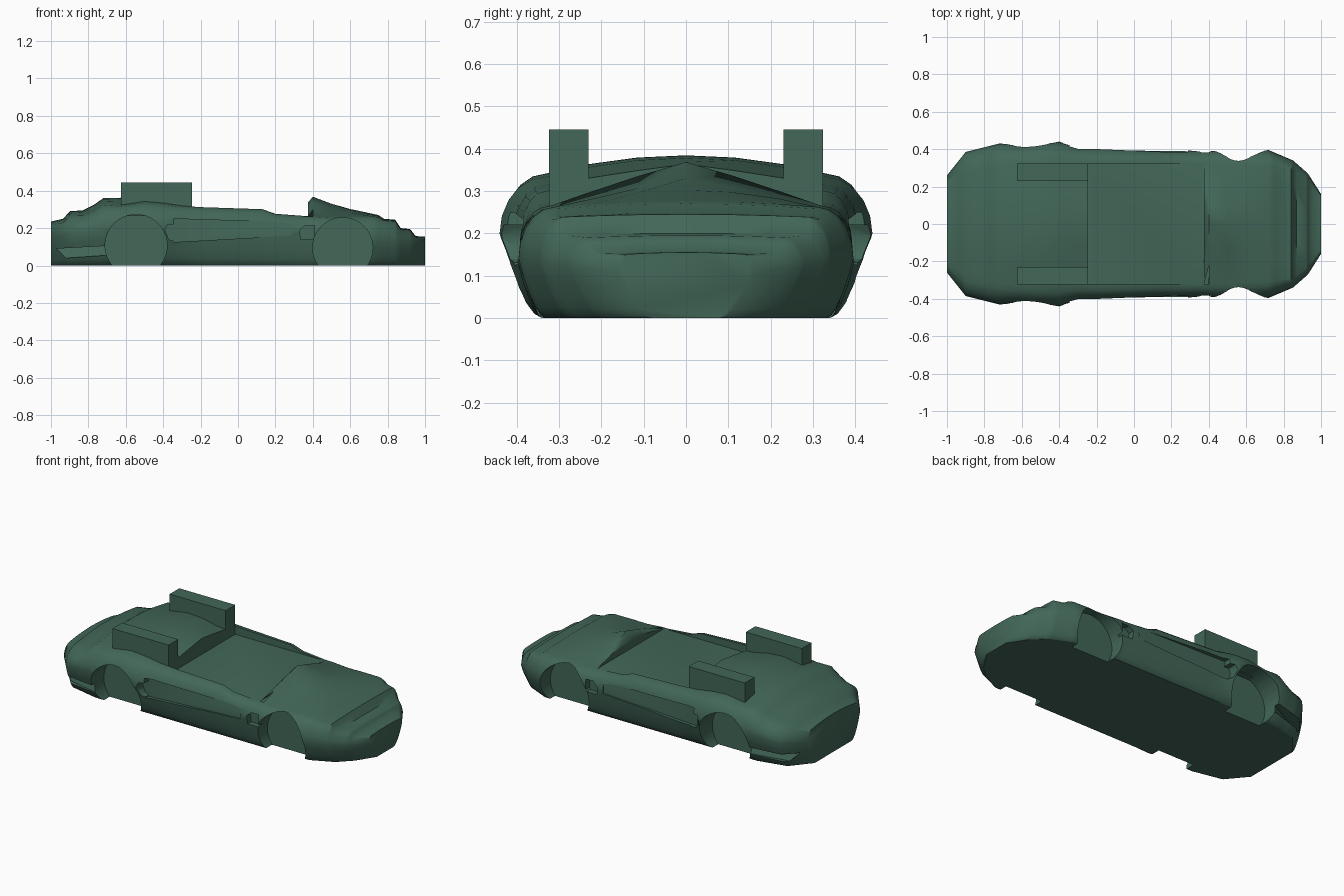
import bpy, bmesh, math

if "Cube" in bpy.data.objects:
    bpy.data.objects.remove(bpy.data.objects["Cube"])

green = bpy.data.materials.new("dark_green")
green.diffuse_color = (0.055, 0.135, 0.098, 1)
green.use_nodes = True
green.node_tree.nodes["Principled BSDF"].inputs["Base Color"].default_value = green.diffuse_color


def add_object(name, bm, cutter=False):
    bmesh.ops.recalc_face_normals(bm, faces=bm.faces[:])
    me = bpy.data.meshes.new(name)
    bm.to_mesh(me)
    bm.free()
    me.materials.append(green)
    ob = bpy.data.objects.new(name, me)
    bpy.context.collection.objects.link(ob)
    ob.hide_render = cutter
    return ob


def loft(name, rings, cutter=False):
    """Skin a list of equal closed rings and cap both ends."""
    bm = bmesh.new()
    rows = [[bm.verts.new(p) for p in ring] for ring in rings]
    n = len(rows[0])
    for a, b in zip(rows, rows[1:]):
        for i in range(n):
            j = (i + 1) % n
            bm.faces.new((a[i], a[j], b[j], b[i]))
    bm.faces.new(rows[0])
    bm.faces.new(rows[-1])
    return add_object(name, bm, cutter)


def box(name, x0, x1, y0, y1, z0, z1, cutter=False):
    ring = lambda z: [(x0, y0, z), (x1, y0, z), (x1, y1, z), (x0, y1, z)]
    return loft(name, [ring(z0), ring(z1)], cutter)


def prism(name, outline, y_in, y_out, side):
    """Cutter from an x/z outline; y_in(x) gives the recess depth."""
    return loft(name, [[(x, side * y_in(x), z) for x, z in outline],
                       [(x, side * y_out, z) for x, z in outline]], True)


# Plan: x, floor half width, widest half width, its height,
# deck half width, drop from crown to deck edge
plan = [
    (-1.00, .18, .26, .15, .20, .015),
    (-.90, .30, .385, .17, .27, .02),
    (-.72, .34, .43, .20, .31, .03),
    (-.63, .34, .425, .20, .33, .04),
    (-.40, .34, .44, .20, .33, .045),
    (-.30, .34, .41, .20, .33, .05),
    (-.20, .34, .41, .19, .335, .05),
    (.13, .34, .395, .18, .33, .04),
    (.20, .34, .395, .18, .33, .055),
    (.36, .34, .39, .18, .32, .055),
    (.40, .34, .39, .18, .32, .103),
    (.60, .34, .40, .15, .31, .04),
    (.72, .33, .395, .14, .31, .014),
    (.85, .27, .34, .13, .29, .006),
    (.93, .19, .27, .12, .225, .005),
    (1.00, .08, .16, .11, .135, .004),
]
# Crown line: x, height
crown = [(-1, .235), (-.935, .25), (-.9, .29), (-.83, .295), (-.77, .325), (-.72, .36),
         (-.63, .362), (-.5, .384), (-.4, .378), (-.3, .368), (-.2, .36), (.13, .34),
         (.2, .33), (.36, .32), (.4, .368), (.5, .33), (.6, .302), (.75, .27), (.78, .25),
         (.84, .245), (.87, .20), (.92, .195), (.95, .157), (1, .155)]


def sample(rows, x):
    for a, b in zip(rows, rows[1:]):
        if x <= b[0]:
            f = (x - a[0]) / (b[0] - a[0])
            return [p + (q - p) * f for p, q in zip(a[1:], b[1:])]


def section(x):
    b, w, zm, t, drop = sample(plan, x)
    h = sample(crown, x)[0]
    he = h - drop
    quarter = [i * math.pi / 10 for i in range(6)]
    half = [(b + (w - b) * (math.sin(a) + 1 - math.cos(a)) / 2, zm * (1 - math.cos(a)))
            for a in quarter]
    half += [(t + (w - t) * math.cos(a), zm + (he - zm) * math.sin(a)) for a in quarter[1:]]
    power = 1.1 if -.35 < x < .55 else 2
    half += [(t * u, he + (h - he) * (1 - u ** power)) for u in (.7, .35)]
    return ([(x, y, z) for y, z in half] + [(x, 0, h)]
            + [(x, -y, z) for y, z in reversed(half)])


xs = sorted({float(r[0]) for r in plan + crown})
body = loft("body", [section(x) for x in xs])

# Cockpit opening, wheel arches, side scoops and vents
cutters = [box("cockpit_cutter", -.245, .375, -.322, .322, .265, .6, True)]
for s in (-1, 1):
    for cx, cz, r in ((-.545, .107, .166), (.56, .095, .161)):
        circle = [(cx + r * math.cos(k * math.pi / 20), cz + r * math.sin(k * math.pi / 20))
                  for k in range(40)]
        cutters.append(prism("arch_cutter", circle, lambda x: .285, .6, s))
    cutters.append(prism("scoop_cutter", [(-.345, .125), (.29, .16), (.29, .23), (-.345, .25)],
                         lambda x: .375 + (x + .345) * .015, .6, s))
    cutters.append(prism("scoop_mouth_cutter",
                         [(-.34, .13), (-.34, .22), (-.375, .22), (-.39, .19), (-.37, .14)],
                         lambda x: .37, .6, s))
    cutters.append(prism("front_vent_cutter",
                         [(.41, .14), (.41, .215), (.36, .215), (.33, .19), (.335, .14)],
                         lambda x: .35, .6, s))
    cutters.append(prism("rear_vent_cutter", [(-.97, .09), (-.92, .04), (-.70, .055), (-.70, .105)],
                         lambda x: .38 + min(0, x + .86) * 1.2, .6, s))
bpy.context.view_layer.objects.active = body
for c in cutters:
    mod = body.modifiers.new(c.name, 'BOOLEAN')
    mod.operation, mod.object, mod.solver = 'DIFFERENCE', c, 'EXACT'
    bpy.ops.object.modifier_apply(modifier=mod.name)
for c in cutters:
    bpy.data.objects.remove(c)

# Raised blocks either side of the rear deck
for s, side in ((-1, "right"), (1, "left")):
    y0, y1 = sorted((s * .23, s * .323))
    box(side + "_block", -.625, -.245, y0, y1, .265, .445)

# Smooth bodywork, flat underside
bpy.ops.object.select_all(action='DESELECT')
body.select_set(True)
bpy.ops.object.shade_smooth_by_angle(angle=math.radians(50))
for f in body.data.polygons:
    if f.normal.z < -.98:
        f.use_smooth = False
